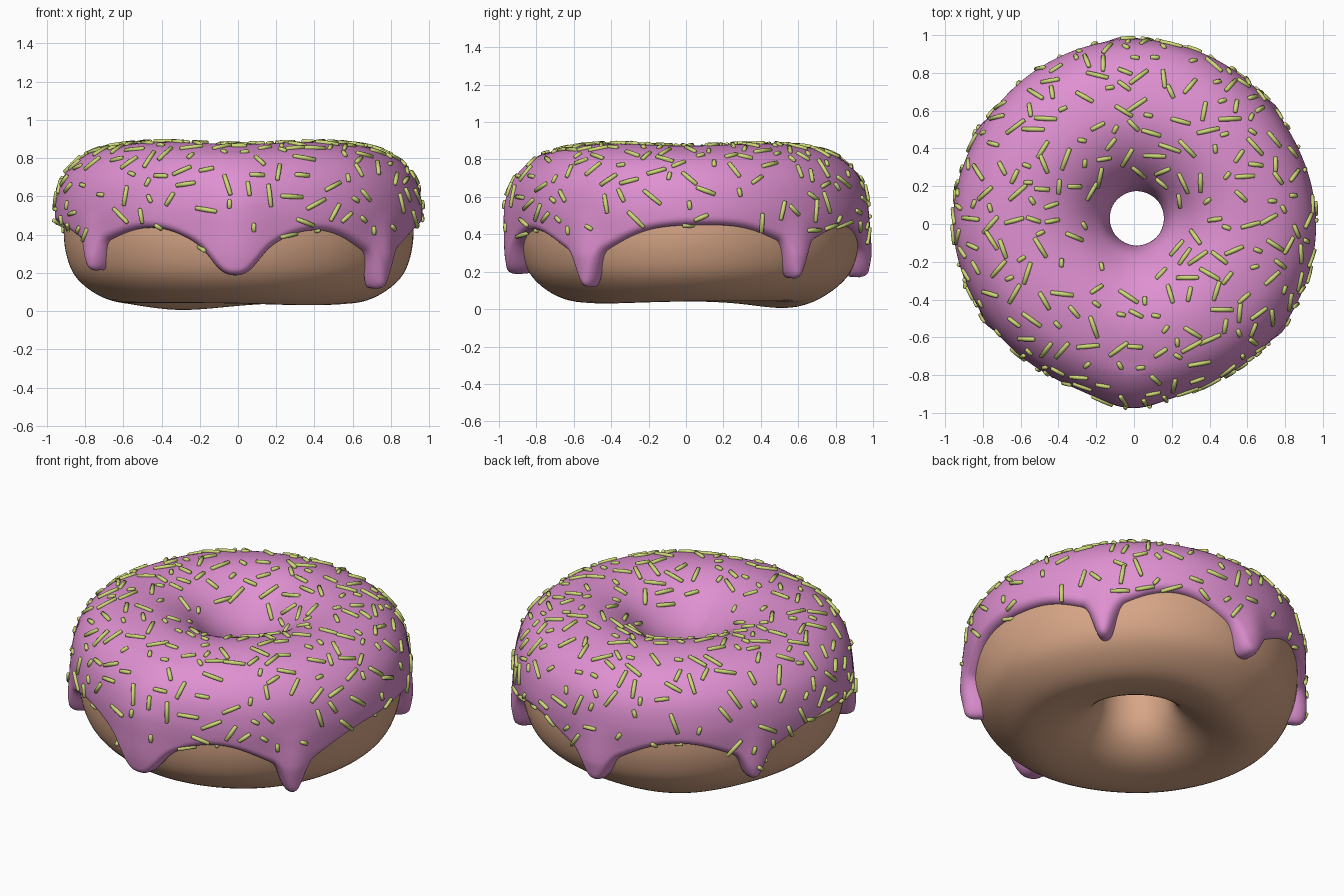
import bpy, bmesh, math, random
from mathutils import Vector, Matrix

if "Cube" in bpy.data.objects:
    bpy.data.objects.remove(bpy.data.objects["Cube"])

random.seed(7)


def material(name, rgb):
    m = bpy.data.materials.new(name)
    m.diffuse_color = (*rgb, 1)
    m.use_nodes = True
    m.node_tree.nodes["Principled BSDF"].inputs["Base Color"].default_value = m.diffuse_color
    return m


def make_object(name, verts, faces, mat):
    me = bpy.data.meshes.new(name)
    me.from_pydata(verts, [], faces)
    bm = bmesh.new()
    bm.from_mesh(me)
    bmesh.ops.recalc_face_normals(bm, faces=bm.faces)
    for f in bm.faces:
        f.smooth = True
    bm.to_mesh(me)
    bm.free()
    me.materials.append(mat)
    ob = bpy.data.objects.new(name, me)
    bpy.context.collection.objects.link(ob)
    return ob


def spline(pts, t, closed=False):
    # Catmull-Rom curve, t counted in control points
    n = len(pts)
    i = math.floor(t) if closed else min(int(t), n - 2)
    u = t - i
    get = (lambda k: pts[k % n]) if closed else (lambda k: pts[max(0, min(n - 1, k))])
    p = [Vector(get(i + k)) for k in (-1, 0, 1, 2)]
    return 0.5 * (2 * p[1] + (p[2] - p[0]) * u + (2 * p[0] - 5 * p[1] + 4 * p[2] - p[3]) * u * u
                  + (3 * p[1] - p[0] - 3 * p[2] + p[3]) * u ** 3)


def adiff(a, b):
    return (a - b + 180) % 360 - 180


# Uneven outline: outer radius factor every 30 degrees
OUTLINE = [(f, 0) for f in (.997, .99, 1.005, 1.01, 1.0, .987, .99, .965, .95, .965, .97, .99)]


def place(deg, r, z):
    k = max(0, min(1, (r - .2) / .6))
    k = k * k * (3 - 2 * k)
    f = 1 + (spline(OUTLINE, (deg % 360) / 30, True)[0] - 1) * k
    # low bumps underneath
    low = max(0, 1 - z / .35) * math.exp(-((r - .6) / .22) ** 2)
    z -= low * (.042 * math.exp(-(adiff(deg, 120) / 32) ** 2) + .014 * math.exp(-(adiff(deg, -50) / 35) ** 2))
    # gentle dips along the top
    z -= .006 * (1 + math.cos(math.radians(4 * deg))) * max(0, min(1, (z - .6) / .2))
    a = math.radians(deg)
    return Vector((r * f * math.cos(a) + .015 * (1 - k), r * f * math.sin(a) + .03 * (1 - k), z))


# Dough ring
DOUGH = [(.19, .45), (.22, .22), (.35, .09), (.55, .043), (.71, .07), (.85, .17), (.91, .31), (.918, .48),
         (.88, .68), (.76, .79), (.55, .83), (.35, .77), (.225, .62)]
NC, NR = 128, 65
verts = []
for i in range(NC):
    for j in range(NR):
        p = spline(DOUGH, j / NR * len(DOUGH), True)
        verts.append(place(i * 360 / NC, p[0], p[1]))
faces = [(i * NR + j, (i + 1) % NC * NR + j, (i + 1) % NC * NR + (j + 1) % NR, i * NR + (j + 1) % NR)
         for i in range(NC) for j in range(NR)]
make_object("dough", verts, faces, material("dough_brown", (.68, .38, .24)))

# Icing drips: angle, shoulder depth and width, finger depth and width
DRIPS = [(-91, .17, 17, .085, 9), (-35.5, .16, 17, .165, 5), (39.5, .11, 15, .18, 4.6),
         (93, .17, 17, .12, 6), (149, .13, 16, .13, 4.8), (213.5, .10, 16, .14, 4.6)]


def edge_z(deg):
    z = .455 - .01 * math.cos(math.radians(deg + 60))
    for a, s, sw, f, fw in DRIPS:
        d = adiff(deg, a)
        z -= s * math.exp(-(d / sw) ** 2) + f * math.exp(-abs(d / fw) ** 3.2)
    return z


# Icing underside profile from the hole, over the top, down the outer wall
UNDER = [(.19, .40), (.205, .55), (.25, .66), (.37, .78), (.55, .835), (.76, .795), (.875, .69), (.915, .55),
         (.91, .40), (.895, .27), (.855, .08)]
IC, IR = 480, 60
edges = [edge_z(i * 360 / IC) for i in range(IC)]
STEP = 2 * math.pi / IC * .95


def edge_distance(i, z):
    best = 1
    for k in range(-7, 7):
        a = Vector((k * STEP, edges[(i + k) % IC] - z))
        b = Vector(((k + 1) * STEP, edges[(i + k + 1) % IC] - z))
        ab = b - a
        u = max(0, min(1, -a.dot(ab) / ab.dot(ab)))
        best = min(best, (a + ab * u).length)
    return best


outer, inner = [], []
for i in range(IC):
    deg = i * 360 / IC
    lo, hi = 7.0, 10.0
    for _ in range(22):
        mid = (lo + hi) / 2
        if spline(UNDER, mid)[1] > edges[i]:
            lo = mid
        else:
            hi = mid
    bulge = max(math.exp(-(adiff(deg, d[0]) / (d[4] * 1.1)) ** 2) for d in DRIPS)
    front = math.exp(-(adiff(deg, -91) / 11) ** 2)
    for j in range(IR + 1):
        t = lo * (1 - (1 - j / IR) ** 1.4)
        p = spline(UNDER, t)
        tan = spline(UNDER, min(10, t + .02)) - spline(UNDER, max(0, t - .02))
        nrm = Vector((-tan[1], tan[0])).normalized()
        d = edge_distance(i, p[1]) if t > 6 else 1
        if j == IR:
            d = 0
        d = min(d, (p - Vector(UNDER[0])).length if t < 1 else 1)
        th = .05
        if t > 5:
            wall = max(0, min(1, (.52 - p[1]) / .22))
            th += .035 * bulge * wall * (1 - .6 * front)
            th += .042 * front * max(0, min(1, (.85 - p[1]) / .3))
        q = min(1, d / .045)
        th *= math.sqrt(max(0, 1 - (1 - q) ** 2))
        o, n = p + nrm * th, p - nrm * .012
        outer.append(place(deg, o[0], o[1]))
        inner.append(place(deg, n[0], n[1]))
W = IR + 1
N = len(outer)
faces = []
for i in range(IC):
    a, b = i * W, (i + 1) % IC * W
    for j in range(IR):
        faces.append((a + j, b + j, b + j + 1, a + j + 1))
        faces.append((N + a + j, N + a + j + 1, N + b + j + 1, N + b + j))
    faces.append((a, N + a, N + b, b))
    faces.append((a + IR, b + IR, N + b + IR, N + a + IR))
icing = make_object("icing", outer + inner, faces, material("icing_pink", (.74, .28, .64)))

# Sprinkles scattered over the icing
polys = [p for p in icing.data.polygons if all(v < N for v in p.vertices)]
weights = []
for p in polys:
    c = p.center
    fade = max(0, min(1, (c.z - .25) / .55))
    weights.append(p.area * fade ** 1.2 * (1 if c.xy.length > .26 else 0))
spots = []
for p in random.choices(polys, weights, k=1500):
    if len(spots) < 290 and all((p.center - s).length > .075 for s, _ in spots):
        spots.append((p.center.copy(), p.normal.copy()))
bm = bmesh.new()
for c, n in spots:
    side = n.orthogonal().normalized()
    axis = Matrix.Rotation(random.uniform(0, math.tau), 3, n) @ side
    half = random.choice((.018, .035, .048, .056))
    new = bmesh.ops.create_uvsphere(bm, u_segments=8, v_segments=6, radius=.0125)["verts"]
    rot = axis.to_track_quat('Z', 'Y')
    for v in new:
        co = v.co.copy()
        co.z = co.z * .5 + (half if co.z > 1e-5 else -half if co.z < -1e-5 else 0)
        v.co = rot @ co + c + n * .003
for f in bm.faces:
    f.smooth = True
me = bpy.data.meshes.new("sprinkles")
bm.to_mesh(me)
bm.free()
me.materials.append(material("sprinkle_green", (.62, .70, .19)))
bpy.context.collection.objects.link(bpy.data.objects.new("sprinkles", me))
